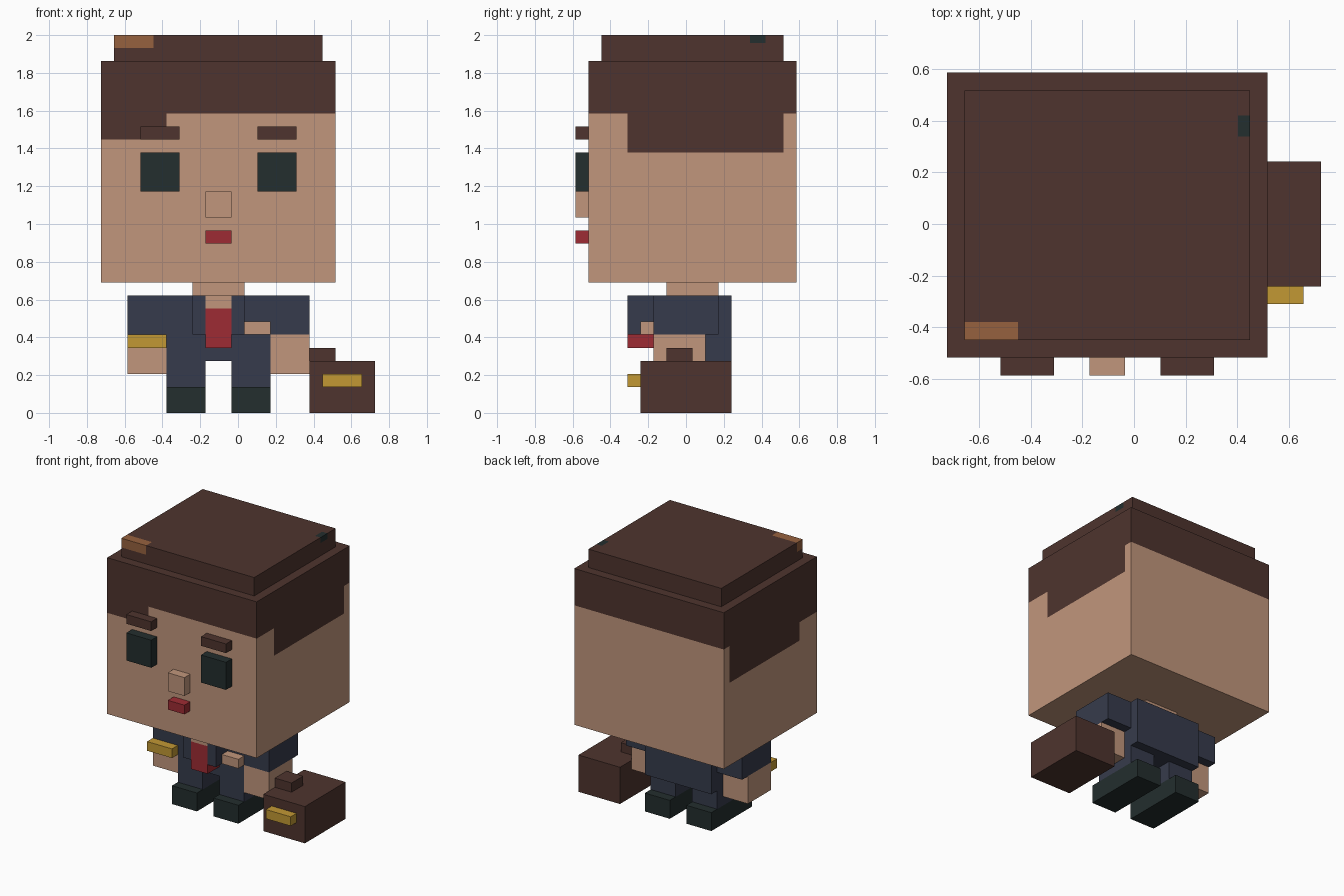
import bpy
import bmesh
from mathutils import Vector

if "Cube" in bpy.data.objects:
    bpy.data.objects.remove(bpy.data.objects["Cube"], do_unlink=True)

U = 2 / 29                          # one block unit
ORIGIN = Vector((10.5, 8.5, 0))     # block coordinates of the world origin


def material(name, rgb):
    lin = [((c / 255 + 0.055) / 1.055) ** 2.4 for c in rgb]
    m = bpy.data.materials.new(name)
    m.use_nodes = True
    m.diffuse_color = (*lin, 1)
    bsdf = m.node_tree.nodes["Principled BSDF"]
    bsdf.inputs["Base Color"].default_value = (*lin, 1)
    bsdf.inputs["Roughness"].default_value = 0.9
    return m


SKIN = material("skin", (193, 150, 124))
HAIR = material("dark brown", (78, 52, 46))
SUIT = material("navy cloth", (54, 59, 76))
DARK = material("dark green black", (35, 46, 46))
RED = material("red", (158, 43, 51))
GOLD = material("gold", (194, 152, 52))
COPPER = material("copper brown", (150, 97, 62))


def box(name, x, y, z, mats, cuts=(), rule=None):
    """Block from (min, max) ranges; cuts are (axis, position), rule picks a slot."""
    lo, hi = Vector((x[0], y[0], z[0])), Vector((x[1], y[1], z[1]))
    bm = bmesh.new()
    bmesh.ops.create_cube(bm, size=1)
    for v in bm.verts:
        v.co = Vector([lo[a] + (v.co[a] + 0.5) * (hi[a] - lo[a]) for a in range(3)])
    for axis, pos in cuts:
        n = Vector((0, 0, 0))
        n[axis] = 1
        bmesh.ops.bisect_plane(bm, geom=bm.verts[:] + bm.edges[:] + bm.faces[:],
                               plane_co=n * pos, plane_no=n)
    bm.normal_update()
    if rule:
        for f in bm.faces:
            f.material_index = rule(f.calc_center_median(), f.normal)
    for v in bm.verts:
        v.co = (v.co - ORIGIN) * U
    mesh = bpy.data.meshes.new(name)
    bm.to_mesh(mesh)
    bm.free()
    for m in mats if isinstance(mats, list) else [mats]:
        mesh.materials.append(m)
    ob = bpy.data.objects.new(name, mesh)
    bpy.context.scene.collection.objects.link(ob)
    return ob


def pair(name, x, y, z, mat):
    """The same block on both sides of the body, mirrored about x = 9."""
    box("right_" + name, x, y, z, mat)
    box("left_" + name, (18 - x[1], 18 - x[0]), y, z, mat)


# Head, with a painted hairline that differs on each side
def hairline(c, n):
    bottom = 23
    if n.y < -0.5 and c.x < 5:
        bottom = 21                      # fringe
    elif n.x > 0.5 and 4 < c.y < 16:
        bottom = 20                      # left sideburn
    elif n.x < -0.5 and c.y < 16:
        bottom = 19 if c.y > 4 else 21   # right sideburn and fringe
    return int(c.z > bottom)


box("head", (0, 18), (1, 17), (10, 27), [SKIN, HAIR],
    [(0, 5), (1, 4), (1, 16), (2, 19), (2, 20), (2, 21), (2, 23)], hairline)


# Top layer of hair with a lock and a small dark spot
def hair_marks(c, n):
    if c.x < 4 and c.y < 3 and c.z > 28:
        return 1
    if c.x > 16.35 and 13.4 < c.y < 14.6 and c.z > 28.4:
        return 2
    return 0


box("hair_top", (1, 17), (2, 16), (27, 29), [HAIR, COPPER, DARK],
    [(0, 4), (0, 16.35), (1, 3), (1, 13.4), (1, 14.6), (2, 28), (2, 28.4)], hair_marks)

# Face
pair("eye", (3, 6), (0, 1), (17, 20), DARK)
pair("eyebrow", (3, 6), (0, 1), (21, 22), HAIR)
box("nose", (8, 10), (0, 1), (15, 17), SKIN)
box("mouth", (8, 10), (0, 1), (13, 14), RED)

# Body
box("neck", (7, 11), (7, 11), (9, 10), SKIN)
box("torso", (5, 13), (6, 12), (4, 9), SUIT)
pair("lapel", (7, 8), (4, 6), (6, 9), SUIT)
box("tie", (8, 10), (4, 6), (5, 8), RED)
box("open_collar", (8, 10), (4, 6), (8, 9), SKIN)
box("chest_patch", (11, 13), (5, 6), (6, 7), SKIN)

# Arms and legs
pair("sleeve", (2, 5), (6, 11), (6, 9), SUIT)
pair("arm", (2, 5), (6, 10), (3, 6), SKIN)
box("wrist_band", (2, 5), (5, 6), (5, 6), GOLD)
pair("leg", (5, 8), (6, 11), (2, 4), SUIT)
pair("shoe", (5, 8), (5, 12), (0, 2), DARK)

# Briefcase
box("briefcase", (16, 21), (5, 12), (0, 4), HAIR)
box("briefcase_handle", (16, 18), (7, 9), (4, 5), HAIR)
box("briefcase_latch", (17, 20), (4, 5), (2, 3), GOLD)
